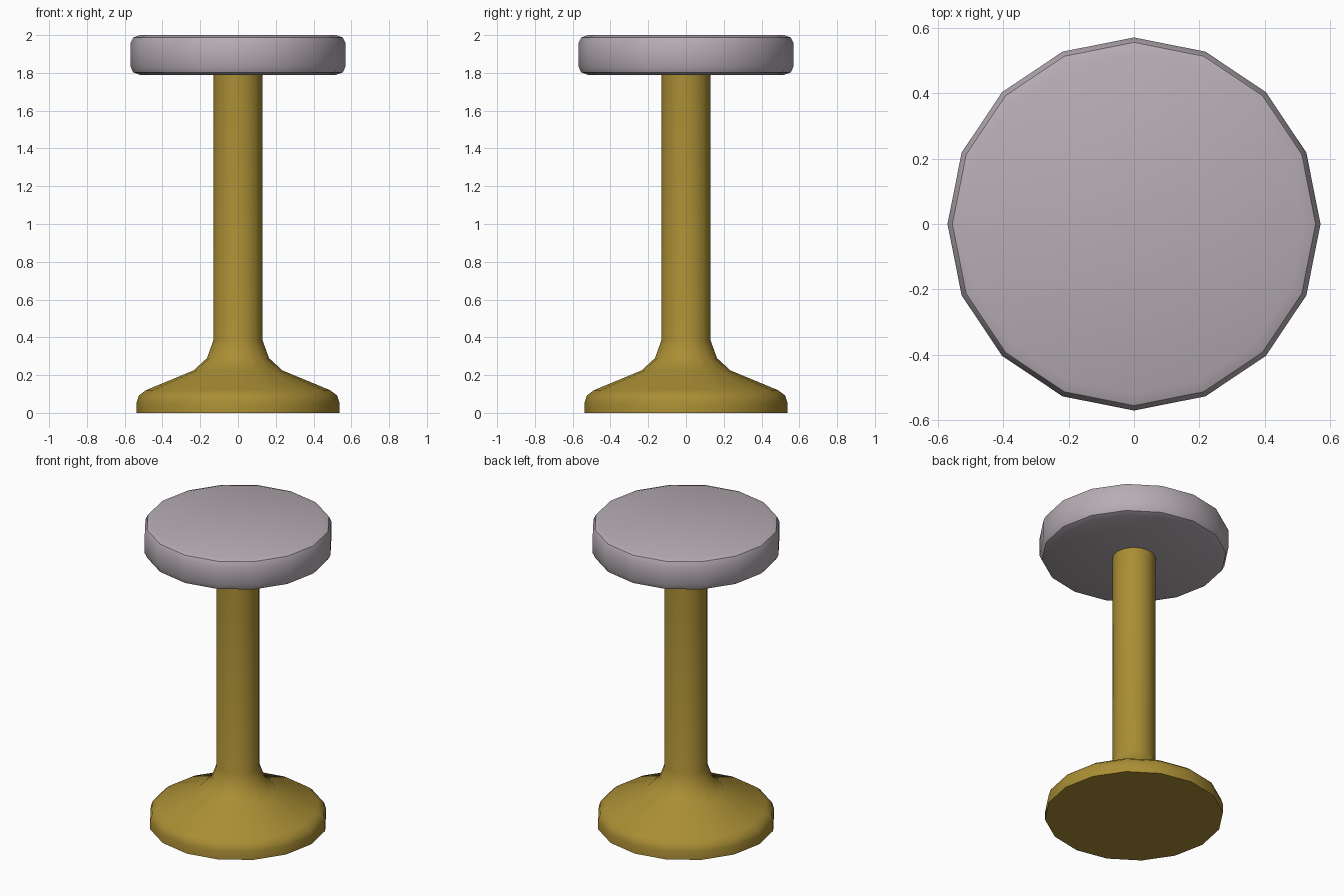
import bpy, bmesh, math

if "Cube" in bpy.data.objects:
    bpy.data.objects.remove(bpy.data.objects["Cube"])

SIDES = 16


def material(name, color):
    mat = bpy.data.materials.new(name)
    mat.diffuse_color = (*color, 1)
    mat.use_nodes = True
    mat.node_tree.nodes["Principled BSDF"].inputs["Base Color"].default_value = mat.diffuse_color
    return mat


def lathe(name, profile, mat):
    """Revolve (radius, z) points, listed bottom to top, and cap both ends."""
    bm = bmesh.new()
    rings = [[bm.verts.new((r * math.cos(2 * math.pi * i / SIDES),
                            r * math.sin(2 * math.pi * i / SIDES), z))
              for i in range(SIDES)] for r, z in profile]
    for low, high in zip(rings, rings[1:]):
        for i in range(SIDES):
            j = (i + 1) % SIDES
            bm.faces.new((low[i], low[j], high[j], high[i]))
    bm.faces.new(rings[0][::-1])
    bm.faces.new(rings[-1])
    mesh = bpy.data.meshes.new(name)
    bm.to_mesh(mesh)
    bm.free()
    mesh.materials.append(mat)
    obj = bpy.data.objects.new(name, mesh)
    bpy.context.collection.objects.link(obj)
    bpy.ops.object.select_all(action='DESELECT')
    obj.select_set(True)
    bpy.context.view_layer.objects.active = obj
    bpy.ops.object.shade_smooth_by_angle(angle=math.radians(40))
    return obj


brass = material("brass", (0.40, 0.27, 0.035))
fabric = material("seat_fabric", (0.47, 0.42, 0.46))

# Flared foot running up into the post
lathe("pedestal", [(0.537, 0), (0.537, 0.055), (0.525, 0.092), (0.488, 0.12),
                   (0.235, 0.225), (0.164, 0.29), (0.13, 0.385), (0.13, 1.795)], brass)

# Round cushion with softened rims
lathe("seat", [(0.52, 1.79), (0.555, 1.803), (0.57, 1.835),
               (0.57, 1.955), (0.555, 1.987), (0.52, 2.0)], fabric)
